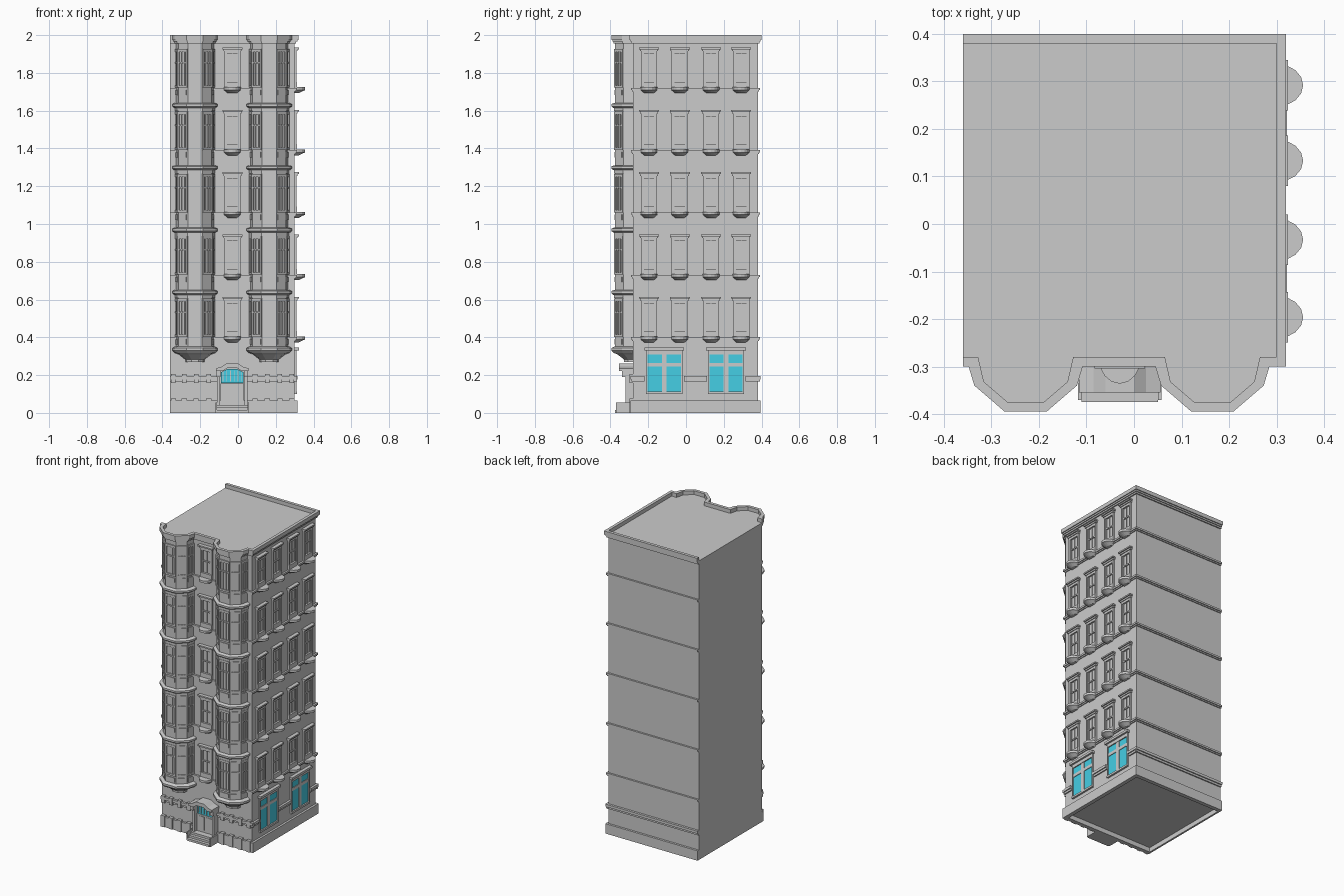
import bpy, bmesh, math
from mathutils import Vector

if "Cube" in bpy.data.objects:
    bpy.data.objects.remove(bpy.data.objects["Cube"])


def material(name, rgb):
    m = bpy.data.materials.new(name)
    m.use_nodes = True
    m.diffuse_color = (*rgb, 1)
    m.node_tree.nodes["Principled BSDF"].inputs["Base Color"].default_value = (*rgb, 1)
    return m


STONE = material("grey stone", (0.6, 0.6, 0.6))
GLASS = material("cyan glass", (0.06, 0.62, 0.78))
LEFT, RIGHT, FRONT, BACK = -0.36, 0.30, -0.28, 0.38
BAYS = (-0.228, 0.165)
FLOORS = [0.395 + 0.33 * i for i in range(5)]


class Part:
    """Collects solids into one flat-shaded object."""
    def __init__(self, name, mat=STONE):
        self.name, self.mat, self.bm = name, mat, bmesh.new()

    def skin(self, rings):
        rows = [[self.bm.verts.new(p) for p in ring] for ring in rings]
        for a, b in zip(rows, rows[1:]):
            for i in range(len(a)):
                j = (i + 1) % len(a)
                self.bm.faces.new((a[i], a[j], b[j], b[i]))
        self.bm.faces.new(rows[0][::-1])
        self.bm.faces.new(rows[-1])

    def loft(self, *levels):
        self.skin([[(x, y, z) for x, y in poly] for poly, z in levels])

    def prism(self, poly, z0, z1):
        self.loft((poly, z0), (poly, z1))

    def plate(self, wall, pts, d0, d1):
        self.skin([[wall.at(u, z, d) for u, z in pts] for d in (d0, d1)])

    def box(self, wall, u0, u1, z0, z1, d0, d1):
        self.plate(wall, [(u0, z0), (u1, z0), (u1, z1), (u0, z1)], d0, d1)

    def done(self):
        bmesh.ops.recalc_face_normals(self.bm, faces=self.bm.faces)
        me = bpy.data.meshes.new(self.name)
        self.bm.to_mesh(me)
        self.bm.free()
        me.materials.append(self.mat)
        bpy.context.collection.objects.link(bpy.data.objects.new(self.name, me))


class Wall:
    """Local frame on a facade: u along it, z up, d outward."""
    def __init__(self, p0, p1, origin=None):
        p0, p1 = Vector(p0), Vector(p1)
        self.u = (p1 - p0).normalized()
        self.n = Vector((self.u.y, -self.u.x))
        self.width = (p1 - p0).length
        self.o = Vector(origin) if origin else (p0 + p1) / 2

    def at(self, u, z, d):
        p = self.o + self.u * u + self.n * d
        return (p.x, p.y, z)


front = Wall((LEFT, FRONT), (RIGHT, FRONT), (0, FRONT))
side = Wall((RIGHT, FRONT), (RIGHT, BACK), (RIGHT, 0))
back = Wall((RIGHT, BACK), (LEFT, BACK), (0, BACK))


def bay_path(cx, off=0.0):
    half = [(-0.10 - off, FRONT - min(off, 0.02)), (-0.088 - off, -0.332 - off * 0.4),
            (-0.038 - off * 0.3, -0.375 - off)]
    return [(cx + x, y) for x, y in half] + [(cx - x, y) for x, y in reversed(half)]


def bay_outline(cx, off=0.0):
    path = bay_path(cx, off)
    return [(path[0][0], -0.2)] + path + [(path[-1][0], -0.2)]


def outline(off, bays=False):
    pts = [(LEFT, FRONT - off)]
    for cx in BAYS if bays else ():
        pts += bay_path(cx, off)
    return pts + [(RIGHT + off, FRONT - off), (RIGHT + off, BACK + off), (LEFT, BACK + off)]


# Main block, set a little above the ground inside the plinth
body = Part("main_block")
body.prism(outline(0), 0.03, 1.975)
body.done()

plinth = Part("plinth")
plinth.prism(outline(0.014) + outline(-0.012)[::-1], 0, 0.065)
plinth.prism([(LEFT, FRONT), (LEFT + 0.012, FRONT), (LEFT + 0.012, BACK), (LEFT, BACK)], 0, 0.065)
plinth.done()

# String courses on each storey
courses = Part("string_courses")
for z in FLOORS:
    courses.prism(outline(0.006), z - 0.014, z - 0.006)
    courses.prism(outline(0.012), z - 0.006, z + 0.006)
courses.done()

low = Part("ground_string_course")
for wall, spans in ((front, ((LEFT, -0.11), (0.05, RIGHT + 0.012))),
                    (side, ((FRONT, -0.22), (-0.01, 0.11), (0.315, BACK + 0.012))),
                    (back, ((-RIGHT - 0.012, -LEFT),))):
    for a, b in spans:
        low.box(wall, a, b, 0.165, 0.178, 0, 0.008)
        low.box(wall, a, b, 0.178, 0.195, 0, 0.015)
low.done()

# Raised blocks along the front base and ground course
blocks = Part("front_blocks")
for x in (-0.342, -0.285, -0.222, -0.155, 0.09, 0.155, 0.222, 0.284):
    blocks.box(front, x - 0.014, x + 0.014, 0, 0.075, 0, 0.02)
    blocks.box(front, x - 0.012, x + 0.012, 0.158, 0.205, 0, 0.018)
blocks.done()

# Crowning cornice with a raised rim around three sides of the roof
cornice = Part("roof_cornice")
cornice.prism(outline(0.008, True), 1.955, 1.965)
cornice.prism(outline(0.014, True), 1.965, 1.975)
cornice.prism(outline(0.02, True) + outline(0.0, True)[::-1], 1.975, 2.0)
cornice.done()


# Polygonal bays with moulded bands and tapered bases
def bay_glazing(part, wall, z0, z1):
    w = wall.width / 2
    for s in (-1, 1):
        part.box(wall, s * w, s * (w - 0.010), z0, z1, 0, 0.007)
        part.box(wall, s * w * 0.30 - 0.0025, s * w * 0.30 + 0.0025, z0, z1, 0, 0.004)
    for z, h in ((z0, 0.012), (z0 + (z1 - z0) * 0.62, 0.008), (z1 - 0.016, 0.016)):
        part.box(wall, -w, w, z, z + h, 0, 0.007)
    part.box(wall, -w + 0.008, w - 0.008, z0 - 0.04, z0 - 0.012, 0, 0.004)


for label, cx in zip(("right", "left"), BAYS):
    bay = Part(label + "_bay")
    bay.prism(bay_outline(cx), 0.335, 1.975)
    narrow = [(cx + (x - cx) * 0.5, FRONT + (y - FRONT) * 0.5) for x, y in bay_outline(cx)]
    bay.loft((narrow, 0.27), (narrow, 0.282), (bay_outline(cx, -0.012), 0.31),
             (bay_outline(cx, 0.008), 0.318), (bay_outline(cx, 0.02), 0.33),
             (bay_outline(cx, 0.02), 0.343), (bay_outline(cx, 0.004), 0.352))
    bay.done()
    bands = Part(label + "_bay_bands")
    for z in (0.637, 0.967, 1.297, 1.627):
        bands.prism(bay_outline(cx, 0.006), z - 0.03, z - 0.008)
        bands.loft((bay_outline(cx, 0.01), z - 0.012), (bay_outline(cx, 0.02), z - 0.004),
                   (bay_outline(cx, 0.02), z + 0.008), (bay_outline(cx, 0.006), z + 0.014))
    bands.done()
    glazing = Part(label + "_bay_windows")
    path = bay_path(cx)
    for p0, p1 in zip(path, path[1:]):
        for i in range(5):
            bay_glazing(glazing, Wall(p0, p1), 0.402 + 0.33 * i, 0.606 + 0.33 * i)
    glazing.done()


# Upper sash windows with hoods and half-round balconettes
def half_round(wall, u, radius, depth):
    pts = []
    for i in range(9):
        a = math.pi * i / 8
        x, y, _ = wall.at(u - radius * math.cos(a), 0, depth * math.sin(a))
        pts.append((x, y))
    return pts


def sash_window(part, wall, u, z):
    b = z + 0.006
    for s in (-1, 1):
        part.box(wall, u + s * 0.043, u + s * 0.033, b, z + 0.20, 0, 0.011)
        part.box(wall, u + s * 0.033, u + s * 0.027, b + 0.03, z + 0.19, 0, 0.006)
    part.box(wall, u - 0.043, u + 0.043, z + 0.185, z + 0.20, 0, 0.011)
    part.box(wall, u - 0.048, u + 0.048, z + 0.20, z + 0.21, 0, 0.016)
    part.box(wall, u - 0.053, u + 0.053, z + 0.21, z + 0.219, 0, 0.024)
    part.box(wall, u - 0.043, u + 0.043, b, b + 0.032, 0, 0.013)
    part.box(wall, u - 0.033, u + 0.033, z + 0.11, z + 0.118, 0, 0.007)
    part.box(wall, u - 0.002, u + 0.002, b + 0.03, z + 0.185, 0, 0.004)
    part.loft((half_round(wall, u, 0.025, 0.022), z - 0.022), (half_round(wall, u, 0.04, 0.045), z - 0.01),
              (half_round(wall, u, 0.045, 0.056), z - 0.006), (half_round(wall, u, 0.045, 0.056), z + 0.009))


for name, wall, centres in (("side_windows", side, (-0.196, -0.033, 0.133, 0.292)),
                            ("front_windows", front, (-0.03,))):
    rows = Part(name)
    for z in FLOORS:
        for u in centres:
            sash_window(rows, wall, u, z)
    rows.done()

# Large ground-floor shop windows
panes, frames = Part("shop_glass", GLASS), Part("shop_window_frames")
for c in (-0.115, 0.212):
    panes.box(side, c - 0.088, c + 0.088, 0.112, 0.31, 0, 0.003)
    for s in (-1, 1):
        frames.box(side, c + s * 0.088, c + s * 0.096, 0.10, 0.325, 0, 0.01)
    frames.box(side, c - 0.013, c + 0.013, 0.112, 0.31, 0, 0.007)
    frames.box(side, c - 0.088, c + 0.088, 0.245, 0.265, 0, 0.007)
    frames.box(side, c - 0.096, c + 0.096, 0.10, 0.113, 0, 0.012)
    frames.box(side, c - 0.096, c + 0.096, 0.308, 0.33, 0, 0.01)
    frames.box(side, c - 0.105, c + 0.105, 0.33, 0.345, 0, 0.022)
panes.done()
frames.done()

# Entrance: steps, door, transom light and hood
DOOR = -0.03
steps = Part("entrance_steps")
for i, d in enumerate((0.095, 0.075, 0.055)):
    steps.box(front, DOOR - 0.08, DOOR + 0.08, 0.014 * i, 0.014 * (i + 1), 0, d)
for s in (-1, 1):
    steps.plate(front, [(DOOR + s * 0.08, 0), (DOOR + s * 0.088, 0),
                        (DOOR + s * 0.088, 0.055), (DOOR + s * 0.08, 0.055)], 0, 0.09)
steps.done()

portal = Part("entrance_surround")
for s in (-1, 1):
    portal.box(front, DOOR + s * 0.064, DOOR + s * 0.08, 0.03, 0.215, 0, 0.04)
    portal.box(front, DOOR + s * 0.062, DOOR + s * 0.084, 0.19, 0.222, 0, 0.06)
hood = [(-0.086, 0.222), (-0.086, 0.236), (-0.055, 0.245), (-0.03, 0.262)]
arch = [(-0.05, 0.222), (-0.025, 0.238)]
portal.plate(front, [(DOOR + u, z) for u, z in hood] + [(DOOR - u, z) for u, z in hood[::-1]]
             + [(DOOR - u, z) for u, z in arch] + [(DOOR + u, z) for u, z in arch[::-1]], 0, 0.075)
portal.done()

door = Part("entrance_door")
door.box(front, DOOR - 0.062, DOOR + 0.062, 0.03, 0.155, 0, 0.016)
for s in (-1, 1):
    door.box(front, DOOR + s * 0.008, DOOR + s * 0.05, 0.055, 0.145, 0.016, 0.019)
for i in range(6):
    u = DOOR - 0.05 + 0.02 * i
    door.box(front, u - 0.002, u + 0.002, 0.165, 0.225, 0, 0.021)
door.done()

transom = Part("entrance_transom", GLASS)
transom.plate(front, [(DOOR - 0.06, 0.157), (DOOR + 0.06, 0.157), (DOOR + 0.06, 0.215),
                      (DOOR + 0.025, 0.232), (DOOR - 0.025, 0.232), (DOOR - 0.06, 0.215)], 0, 0.016)
transom.done()
